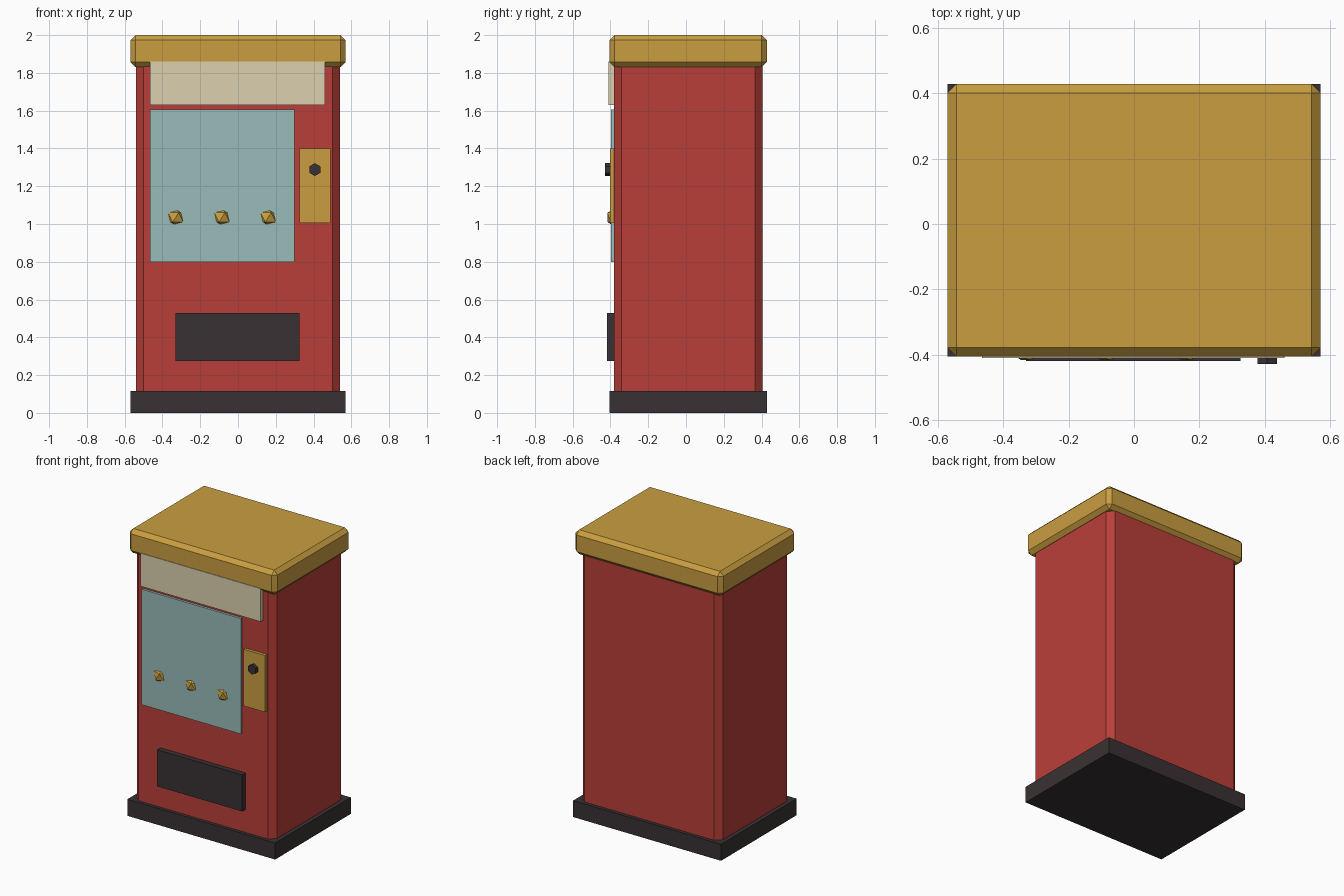
import bpy, math

if "Cube" in bpy.data.objects:
    bpy.data.objects.remove(bpy.data.objects["Cube"])

def mat(name, r, g, b):
    m = bpy.data.materials.new(name)
    lin = [((c / 255 + 0.055) / 1.055) ** 2.4 for c in (r, g, b)]
    m.diffuse_color = (*lin, 1)
    m.use_nodes = True
    m.node_tree.nodes["Principled BSDF"].inputs["Base Color"].default_value = m.diffuse_color
    return m

RED = mat("red paint", 186, 63, 57)
GOLD = mat("brass gold", 201, 158, 64)
DARK = mat("dark metal", 57, 49, 51)
GLASS = mat("pale teal glass", 153, 188, 186)
CREAM = mat("cream sign", 219, 208, 175)

def finish(name, material):
    ob = bpy.context.object
    ob.name = name
    ob.data.materials.append(material)
    return ob

def box(name, x, y, z, material, bevel=0):
    """Box from (min, max) ranges, with optional single-segment chamfer."""
    mid = [(a + b) / 2 for a, b in (x, y, z)]
    bpy.ops.mesh.primitive_cube_add(size=1, location=mid)
    ob = finish(name, material)
    ob.scale = [b - a for a, b in (x, y, z)]
    bpy.ops.object.transform_apply(location=False, rotation=False, scale=True)
    if bevel:
        mod = ob.modifiers.new("chamfer", 'BEVEL')
        mod.width = bevel
        mod.segments = 1
    return ob

# cabinet: base, body, cap
box("base_plinth", (-0.57, 0.57), (-0.405, 0.428), (0, 0.115), DARK)
box("cabinet_body", (-0.54, 0.54), (-0.382, 0.404), (0.06, 1.9), RED, 0.04)
box("top_cap", (-0.57, 0.57), (-0.405, 0.428), (1.83, 2.0), GOLD, 0.027)

# front panels
box("sign_panel", (-0.465, 0.46), (-0.409, -0.37), (1.63, 1.86), CREAM)
box("display_window", (-0.465, 0.30), (-0.398, -0.37), (0.80, 1.605), GLASS)
box("coin_panel", (0.325, 0.49), (-0.403, -0.37), (1.005, 1.40), GOLD)
box("dispenser_tray", (-0.33, 0.325), (-0.419, -0.37), (0.275, 0.53), DARK)

# hexagonal knob on the coin panel
bpy.ops.mesh.primitive_cylinder_add(vertices=6, radius=0.034, depth=0.05,
                                    location=(0.407, -0.403, 1.288),
                                    rotation=(math.pi / 2, 0, 0))
finish("coin_knob", DARK)

# faceted nuggets poking through the window
for i, x in enumerate((-0.33, -0.085, 0.16)):
    bpy.ops.mesh.primitive_ico_sphere_add(subdivisions=1, radius=0.055,
                                          location=(x, -0.369, 1.035))
    finish(f"nugget_{i + 1}", GOLD)
